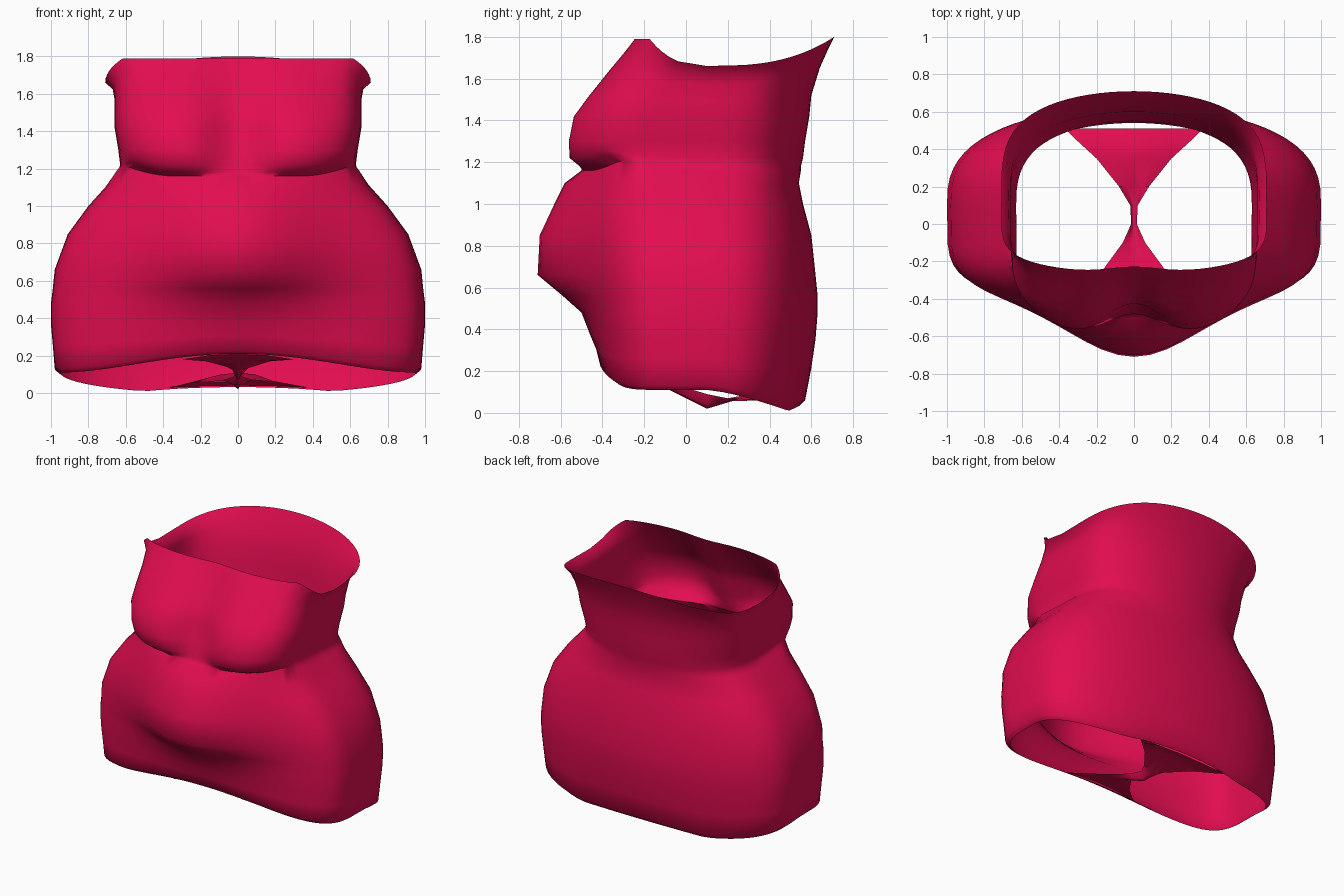
import bpy, bmesh, math

if "Cube" in bpy.data.objects:
    bpy.data.objects.remove(bpy.data.objects["Cube"], do_unlink=True)

crimson = bpy.data.materials.new("crimson_fabric")
crimson.use_nodes = True
COLOUR = (0.76, 0.004, 0.08, 1)
crimson.diffuse_color = COLOUR
crimson.node_tree.nodes["Principled BSDF"].inputs["Base Color"].default_value = COLOUR

SEGMENTS = 72
SIDE_Y = 0.1   # depth of the widest point

# Garment levels: height, half width, front depth, belly bulge, back depth
LEVELS = [
    (0, .95, -.38, 0, .54), (.03, .98, -.41, 0, .57), (.2, .99, -.42, .01, .6),
    (.35, 1, -.43, .03, .62), (.48, 1, -.44, .06, .63), (.56, .99, -.44, .15, .63),
    (.66, .98, -.45, .26, .62), (.85, .91, -.45, .25, .6), (1, .8, -.43, .2, .56),
    (1.1, .71, -.42, .16, .54), (1.16, .66, -.42, .11, .55), (1.18, .64, -.54, 0, .55),
    (1.22, .63, -.6, 0, .56), (1.3, .64, -.61, 0, .57), (1.42, .66, -.58, 0, .59),
    (1.52, .66, -.5, 0, .6), (1.65, .66, -.39, 0, .64), (1.74, .67, -.31, 0, .68),
    (1.8, .71, -.26, 0, .71),
]


def clamp(v):
    return max(0.0, min(1.0, v))


def hem_height(c):
    """Hem is raised at the front and hangs low at the back."""
    if c > 0:
        return .11 + .1 * c ** 4
    return .11 + .118 * c + .04 * clamp((-c - .85) / .15)


def rim_height(c):
    """Neckline dips at the sides."""
    if c > 0:
        return 1.66 + .13 * clamp(c / .5)
    return 1.66 + .14 * abs(c) ** 1.4


def body_point(level, angle):
    z, width, front, belly, back = level
    c = math.cos(angle)
    x = width * math.sin(angle)
    if c > 0:
        # Boxy front with a rounded belly
        y = SIDE_Y + (front - SIDE_Y) * c ** .39
        y -= belly * math.exp(-(x / .45) ** 2)
        # Hollow between the two bust cups
        hollow = .18 * clamp((z - 1.14) / .12) * clamp((1.9 - z) / .55)
        y += hollow * math.exp(-(x / .19) ** 2)
        # Rounded lower edge of each cup, rising to the side
        weight = min(clamp((z - 1.1) / .08), clamp((1.3 - z) / .12))
        lift = weight * clamp(c * 2) * clamp(abs(x) - .33) ** 2
    else:
        # Round at the hips and waist, boxier at the neckline
        roundness = .73 - .23 * clamp((z - 1.25) / .45)
        y = SIDE_Y + (back - SIDE_Y) * abs(c) ** roundness
        lift = 0
    lift += hem_height(c) * clamp(1 - z / .4)
    lift += (rim_height(c) - 1.8) * clamp((z - 1.45) / .35)
    return x, y, z + lift


def make_sheet(name, rows, closed):
    """Skin rows of points into a single-layer cloth surface."""
    bm = bmesh.new()
    grid = [[bm.verts.new(p) for p in row] for row in rows]
    for low, high in zip(grid, grid[1:]):
        count = len(low)
        for i in range(count if closed else count - 1):
            j = (i + 1) % count
            bm.faces.new((low[i], low[j], high[j], high[i]))
    mesh = bpy.data.meshes.new(name)
    bm.to_mesh(mesh)
    bm.free()
    mesh.materials.append(crimson)
    obj = bpy.data.objects.new(name, mesh)
    bpy.context.collection.objects.link(obj)
    bpy.ops.object.select_all(action='DESELECT')
    obj.select_set(True)
    bpy.context.view_layer.objects.active = obj
    bpy.ops.object.shade_smooth_by_angle(angle=math.radians(60))
    return obj


# Bodice: open tube with bust, waist, belly and hips
angles = [math.tau * i / SEGMENTS for i in range(SEGMENTS)]
make_sheet("bodice", [[body_point(lv, a) for a in angles] for lv in LEVELS], True)

# Gusset: bridge between the leg openings: depth, half width, edge and centre height
STATIONS = [(-.36, .3, .18, .21), (-.25, .17, .17, .17), (-.1, .06, .14, .12),
            (0, .015, .12, .07), (.1, .02, .09, .02), (.2, .08, .07, .05),
            (.35, .2, .06, .11), (.46, .32, .04, .08), (.51, .37, .03, .04)]
make_sheet("gusset", [[(w * s, y, mid + (edge - mid) * s * s) for s in (1, .5, 0, -.5, -1)]
                      for y, w, edge, mid in STATIONS], False)
